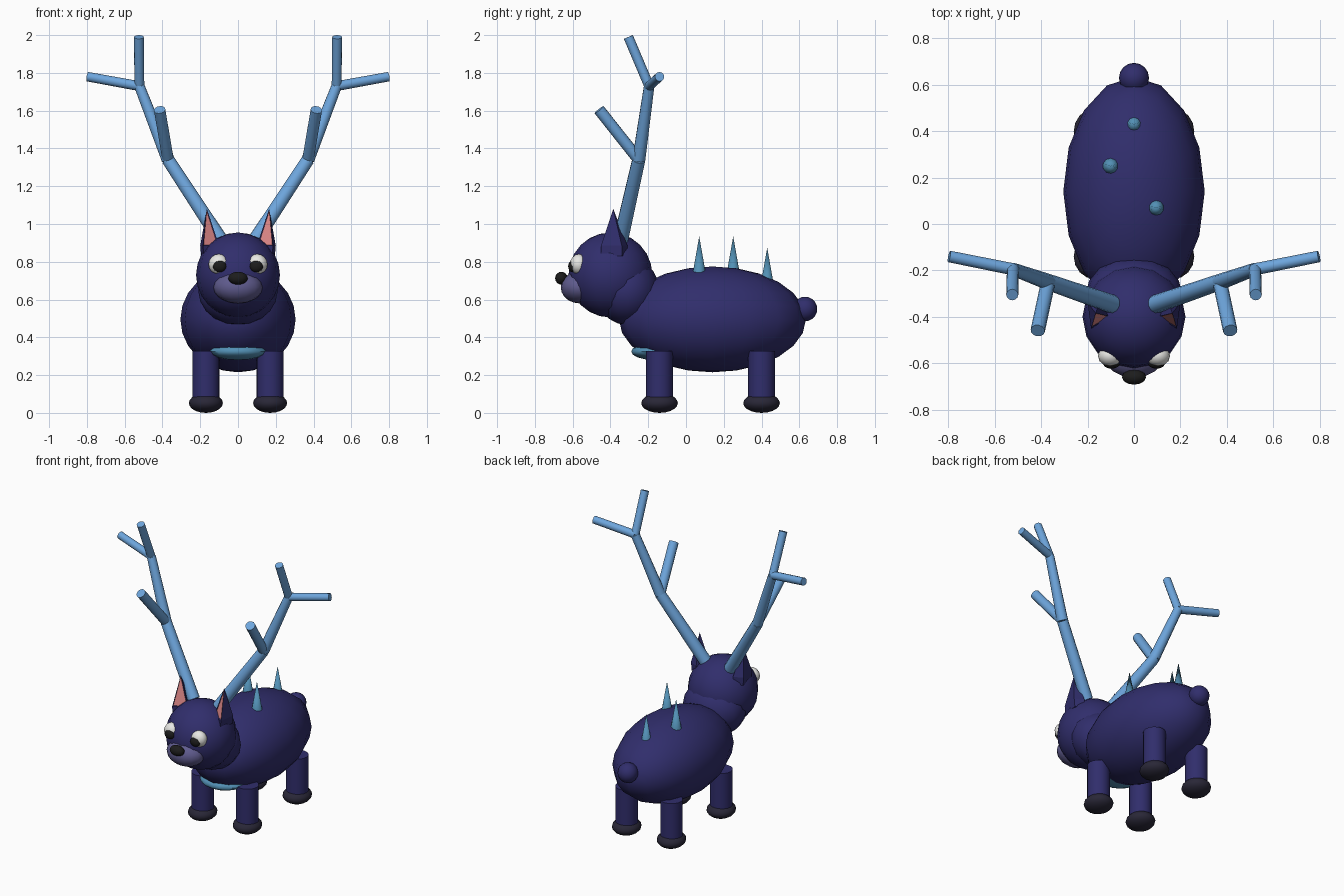
import bpy, bmesh, math
from mathutils import Vector

if "Cube" in bpy.data.objects:
    bpy.data.objects.remove(bpy.data.objects["Cube"])


def material(name, rgb):
    m = bpy.data.materials.new(name)
    m.diffuse_color = (*rgb, 1)
    m.use_nodes = True
    m.node_tree.nodes["Principled BSDF"].inputs["Base Color"].default_value = m.diffuse_color
    return m


NAVY = material("navy fur", (0.030, 0.027, 0.150))
ANTLER = material("sky blue antler", (0.155, 0.38, 0.72))
STEEL = material("steel blue", (0.085, 0.28, 0.46))
HOOF = material("dark hoof", (0.022, 0.020, 0.038))
MUZZLE = material("lavender muzzle", (0.115, 0.105, 0.27))
PINK = material("inner ear pink", (0.75, 0.25, 0.25))
WHITE = material("eye white", (0.85, 0.85, 0.82))
BLACK = material("black", (0.012, 0.012, 0.012))


def finish(obj, name, mat, angle=40):
    obj.name = name
    obj.data.materials.append(mat)
    bpy.ops.object.shade_smooth_by_angle(angle=math.radians(angle))
    return obj


def ball(name, mat, loc, radii, seg=16, rings=10, tilt=0):
    bpy.ops.mesh.primitive_uv_sphere_add(segments=seg, ring_count=rings, radius=1,
                                         location=loc, rotation=(tilt, 0, 0))
    obj = bpy.context.object
    obj.scale = radii
    bpy.ops.object.transform_apply(location=False)
    return finish(obj, name, mat, 60)


def rod(name, mat, a, b, r1, r2, seg=12):
    a, b = Vector(a), Vector(b)
    d = b - a
    bpy.ops.mesh.primitive_cone_add(vertices=seg, radius1=r1, radius2=r2,
                                    depth=d.length, location=(a + b) / 2)
    obj = bpy.context.object
    obj.rotation_euler = d.to_track_quat('Z', 'Y').to_euler()
    return finish(obj, name, mat)


# Trunk, neck, head and tail
ball("body", NAVY, (0, 0.14, 0.495), (0.305, 0.495, 0.28), 16, 12)
ball("neck", NAVY, (0, -0.31, 0.645), (0.21, 0.17, 0.18))
ball("head", NAVY, (0, -0.40, 0.73), (0.222, 0.222, 0.225), 16, 12)
ball("tail", NAVY, (0, 0.63, 0.55), (0.065, 0.065, 0.065))
ball("chest_plate", STEEL, (0, -0.17, 0.325), (0.15, 0.12, 0.045), 16, 8)

# Face
ball("muzzle", MUZZLE, (0, -0.565, 0.665), (0.13, 0.098, 0.085))
ball("nose", BLACK, (0, -0.66, 0.713), (0.052, 0.033, 0.034), 12, 8)

# Spikes along the back
for i, (x, y, z) in enumerate([(0.095, 0.07, 0.935), (-0.10, 0.25, 0.935), (0, 0.43, 0.875)]):
    rod(f"back_spike_{i + 1}", STEEL, (x, y, z - 0.21), (x, y, z), 0.037, 0, 10)


def ear(name, s):
    base = [(0.10, -0.40), (0.185, -0.45), (0.20, -0.34), (0.14, -0.31)]
    bm = bmesh.new()
    ring = [bm.verts.new((s * x, y, 0.885)) for x, y in base]
    low = [bm.verts.new((s * (x * 0.9 + 0.015), y, 0.83)) for x, y in base]
    tip = bm.verts.new((s * 0.165, -0.385, 1.08))
    sides = []
    for i in range(4):
        j = (i + 1) % 4
        sides.append(bm.faces.new((ring[i], ring[j], tip)))
        bm.faces.new((low[i], low[j], ring[j], ring[i]))
    bm.faces.new(low)
    bmesh.ops.recalc_face_normals(bm, faces=bm.faces)
    # Pink lining on the inward front face
    bmesh.ops.inset_region(bm, faces=[sides[0]], thickness=0.009, depth=-0.004)
    sides[0].material_index = 1
    mesh = bpy.data.meshes.new(name)
    bm.to_mesh(mesh)
    bm.free()
    mesh.materials.append(NAVY)
    mesh.materials.append(PINK)
    bpy.context.collection.objects.link(bpy.data.objects.new(name, mesh))


for s, side in ((1, "left"), (-1, "right")):
    ear(f"{side}_ear", s)

    # Eyes
    ball(f"{side}_eye", WHITE, (s * 0.102, -0.568, 0.787), (0.054, 0.046, 0.054), 12, 8)
    ball(f"{side}_pupil", BLACK, (s * 0.097, -0.602, 0.776), (0.036, 0.022, 0.031), 12, 8)

    # Legs and hooves
    for y, end in ((-0.14, "front"), (0.40, "back")):
        rod(f"{side}_{end}_leg", NAVY, (s * 0.17, y, 0.05), (s * 0.17, y, 0.327), 0.071, 0.071, 16)
        ball(f"{side}_{end}_hoof", HOOF, (s * 0.17, y, 0.052), (0.09, 0.097, 0.052))

    # Antler: two stem pieces, a forward prong and two end prongs
    root, fork, top = (s * 0.095, -0.345, 0.92), (s * 0.37, -0.25, 1.34), (s * 0.522, -0.195, 1.73)
    rod(f"{side}_antler_stem", ANTLER, root, fork, 0.040, 0.035)
    rod(f"{side}_antler_upper_stem", ANTLER, fork, top, 0.035, 0.028)
    rod(f"{side}_antler_forward_prong", ANTLER, fork, (s * 0.415, -0.46, 1.605), 0.031, 0.031)
    rod(f"{side}_antler_upper_prong", ANTLER, top, (s * 0.525, -0.305, 1.99), 0.026, 0.026)
    rod(f"{side}_antler_outer_prong", ANTLER, top, (s * 0.797, -0.14, 1.78), 0.026, 0.025)
